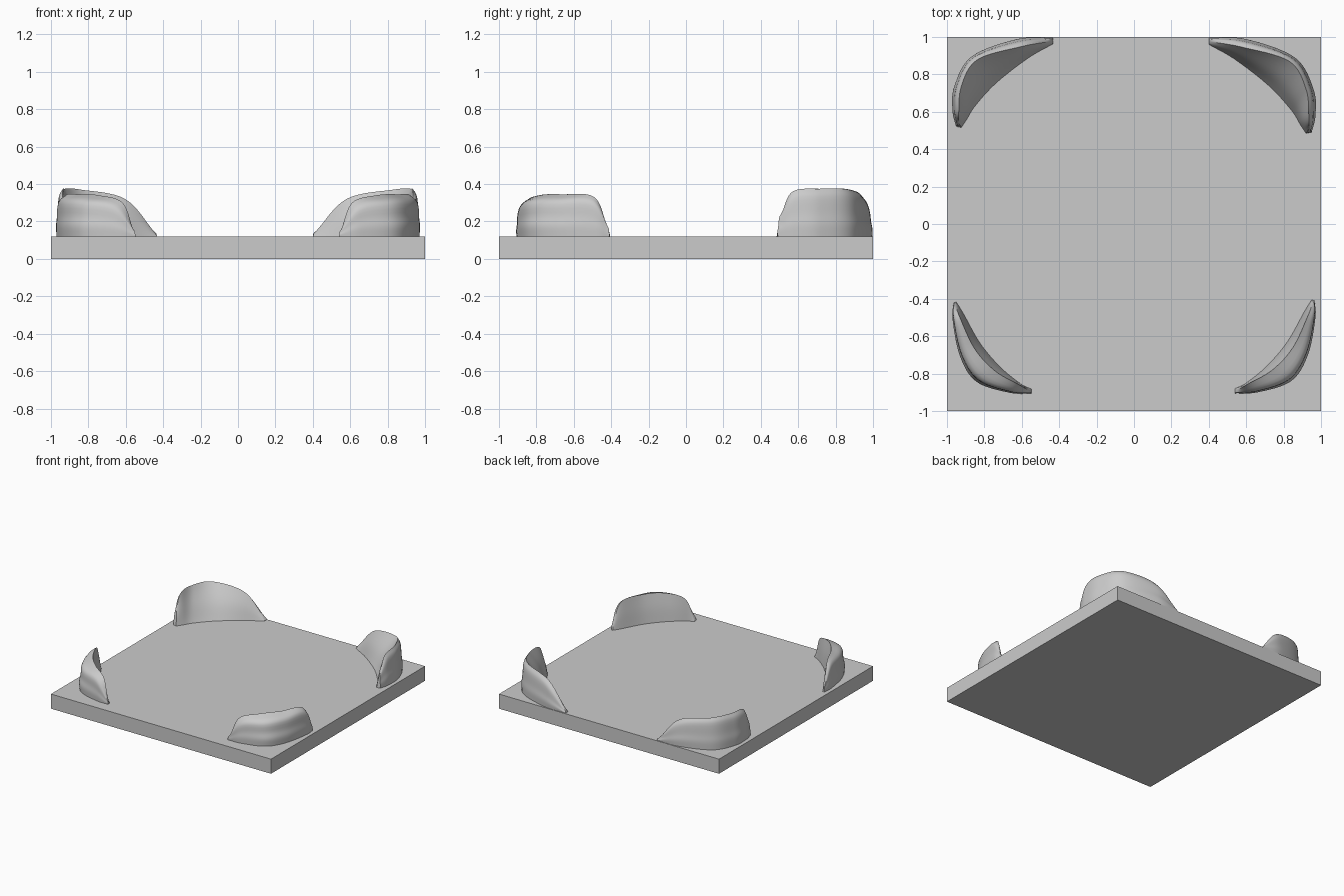
import bpy, bmesh, math
from mathutils import Vector

cube = bpy.data.objects.get("Cube")
if cube:
    bpy.data.objects.remove(cube, do_unlink=True)

BASE_TOP = 0.12

grey = bpy.data.materials.new("light grey")
grey.use_nodes = True
grey.diffuse_color = (0.6, 0.6, 0.6, 1)
grey.node_tree.nodes["Principled BSDF"].inputs["Base Color"].default_value = (0.6, 0.6, 0.6, 1)


def finish(name, bm):
    """Turn a bmesh into a grey object."""
    bmesh.ops.recalc_face_normals(bm, faces=bm.faces)
    mesh = bpy.data.meshes.new(name)
    bm.to_mesh(mesh)
    bm.free()
    mesh.materials.append(grey)
    obj = bpy.data.objects.new(name, mesh)
    bpy.context.collection.objects.link(obj)
    return obj


def spline(points, steps):
    """Smooth curve through all the points."""
    p = [2 * points[0] - points[1]] + points + [2 * points[-1] - points[-2]]
    out = []
    for i in range(1, len(p) - 2):
        a, b, c, d = p[i - 1:i + 3]
        for k in range(steps):
            t = k / steps
            out.append(0.5 * (2 * b + (c - a) * t + (2 * a - 5 * b + 4 * c - d) * t * t
                              + (3 * b - a - 3 * c + d) * t ** 3))
    return out + [points[-1]]


def crescent(name, inner, ridge, outer, shoulder, side, scale):
    """Loft a curved wall between a foot line inside, a crest and a foot line outside."""
    rails = [spline([Vector((*p, 0)) if len(p) == 2 else Vector(p) for p in line], 8)
             for line in (inner, ridge, outer)]
    pivot = Vector((0.97, math.copysign(1, inner[0][1]), 0))
    bm = bmesh.new()
    rings = []
    for foot, crest, out in zip(*rails):
        h = crest.z
        up = Vector((0, 0, h))
        flat = crest - up
        inner_curve = spline([foot, foot.lerp(flat, 0.4) + up * 0.5, crest], 5)
        outer_curve = spline([crest, out.lerp(flat, shoulder) + up * 0.84,
                              out.lerp(flat, shoulder * 0.45) + up * 0.48,
                              out + up * 0.25, out.lerp(flat, 0.04)], 4)
        ring = []
        for p in inner_curve + outer_curve[1:]:
            q = pivot + (p - pivot) * scale
            ring.append(bm.verts.new((q.x * side, q.y, BASE_TOP + p.z)))
        rings.append(ring)
    n = len(rings[0])
    for a, b in zip(rings, rings[1:]):
        for i in range(n):
            j = (i + 1) % n
            bm.faces.new((a[i], a[j], b[j], b[i]))
    bm.faces.new(rings[0])
    bm.faces.new(rings[-1])
    obj = finish(name, bm)
    bpy.ops.object.select_all(action='DESELECT')
    obj.select_set(True)
    bpy.context.view_layer.objects.active = obj
    bpy.ops.object.shade_smooth_by_angle(angle=math.radians(40))


# Square base plate
bm = bmesh.new()
bmesh.ops.create_cube(bm, size=1)
for v in bm.verts:
    v.co = (v.co.x * 2, v.co.y * 2, (v.co.z + 0.5) * BASE_TOP)
finish("base_plate", bm)

# Back walls: crest close to the outside, long sloped inner face
back = dict(
    inner=[(.40, .96), (.54, .88), (.72, .74), (.84, .61), (.89, .53), (.92, .485)],
    ridge=[(.41, .975, .02), (.58, .945, .20), (.83, .87, .25), (.92, .72, .255),
           (.935, .57, .24), (.935, .51, .12)],
    outer=[(.40, .995), (.60, .988), (.86, .89), (.96, .72), (.97, .58), (.95, .49)],
    shoulder=0.4)

# Front walls: crest close to the inside, rounded outer face
front = dict(
    inner=[(.54, -.88), (.60, -.85), (.71, -.76), (.82, -.63), (.91, -.47), (.95, -.405)],
    ridge=[(.55, -.89, .03), (.61, -.855, .18), (.74, -.78, .22), (.85, -.66, .225),
           (.93, -.49, .21), (.955, -.42, .05)],
    outer=[(.54, -.905), (.66, -.90), (.84, -.84), (.93, -.70), (.97, -.50), (.965, -.41)],
    shoulder=0.22)

for side, label in ((1, "left"), (-1, "right")):
    crescent("back_" + label + "_wall", side=side, scale=1 if side > 0 else 0.94, **back)
    crescent("front_" + label + "_wall", side=side, scale=1 if side > 0 else 0.98, **front)
